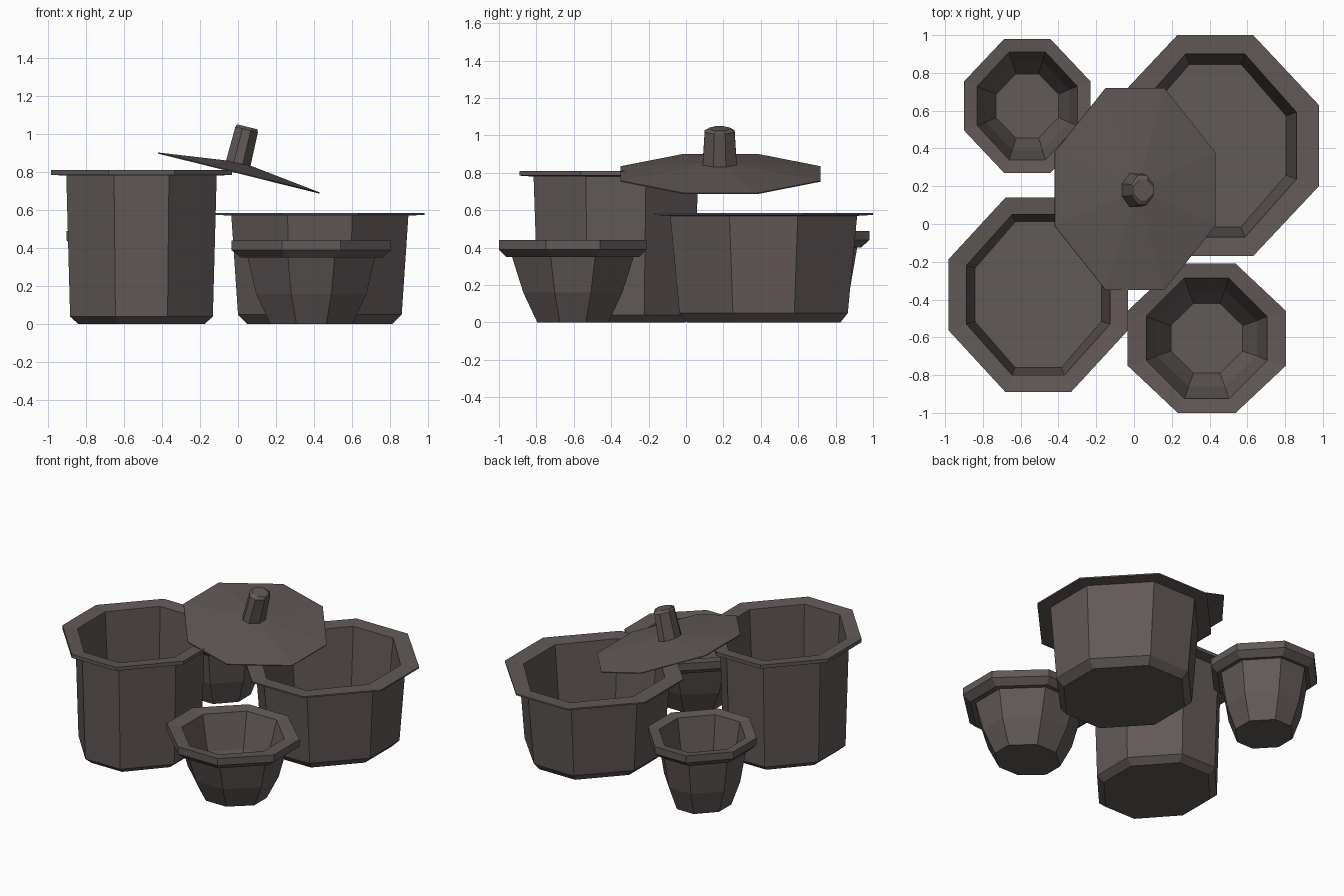
import bpy, bmesh
from math import radians

K = 0.365  # corner ratio of the slightly long-cornered octagon

mat = bpy.data.materials.new("dark_clay")
mat.diffuse_color = (0.12, 0.10, 0.095, 1)


def lathe8(name, rings, loc, tilt=0.0):
    """Eight-sided solid from (half_x, half_y, z) rings, capped at both ends."""
    bm = bmesh.new()
    loops = []
    for a, b, z in rings:
        pts = [(a, -K*b), (a, K*b), (K*a, b), (-K*a, b),
               (-a, K*b), (-a, -K*b), (-K*a, -b), (K*a, -b)]
        loops.append([bm.verts.new((x, y, z)) for x, y in pts])
    for lo, hi in zip(loops, loops[1:]):
        for i in range(8):
            j = (i + 1) % 8
            bm.faces.new((lo[i], lo[j], hi[j], hi[i]))
    bm.faces.new(loops[0][::-1])
    bm.faces.new(loops[-1])
    bmesh.ops.recalc_face_normals(bm, faces=bm.faces)
    me = bpy.data.meshes.new(name)
    bm.to_mesh(me)
    bm.free()
    me.materials.append(mat)
    ob = bpy.data.objects.new(name, me)
    ob.location = loc
    ob.rotation_euler = (0, radians(tilt), 0)
    bpy.context.collection.objects.link(ob)
    return ob


# Tall pot: outside from the base up, over the rim, then down inside
lathe8("tall_pot", [
    (0.33, 0.37, 0), (0.375, 0.415, 0.04), (0.395, 0.44, 0.78),
    (0.475, 0.515, 0.785), (0.475, 0.515, 0.81),
    (0.38, 0.425, 0.80), (0.335, 0.385, 0.05)], (-0.507, -0.375, 0))

# Wide pot with a thin flat rim
lathe8("wide_pot", [
    (0.38, 0.41, 0), (0.43, 0.45, 0.05), (0.465, 0.50, 0.57),
    (0.55, 0.585, 0.575), (0.55, 0.585, 0.585),
    (0.43, 0.485, 0.58), (0.375, 0.43, 0.05)], (0.43, 0.415, 0))

# Bowls with a thick collar
lathe8("front_bowl", [
    (0.215, 0.19, 0), (0.29, 0.265, 0.16), (0.335, 0.325, 0.35),
    (0.37, 0.355, 0.35), (0.42, 0.395, 0.39), (0.42, 0.395, 0.44),
    (0.32, 0.32, 0.43), (0.265, 0.255, 0.19), (0.19, 0.185, 0.04)],
    (0.385, -0.605, 0))
lathe8("back_bowl", [
    (0.18, 0.19, 0), (0.235, 0.25, 0.17), (0.27, 0.29, 0.40),
    (0.295, 0.31, 0.40), (0.335, 0.355, 0.44), (0.335, 0.355, 0.49),
    (0.265, 0.285, 0.48), (0.22, 0.235, 0.21), (0.165, 0.17, 0.04)],
    (-0.565, 0.625, 0))

# Tilted lid: thin cone shell and its knob
TILT = 13.9
lathe8("lid", [
    (0.06, 0.08, 0.035), (0.4375, 0.535, -0.004),
    (0.4375, 0.535, 0.002), (0.06, 0.08, 0.05)],
    (0.005, 0.185, 0.795), TILT)
lathe8("lid_knob", [
    (0.066, 0.092, 0.035), (0.061, 0.080, 0.23), (0.055, 0.055, 0.245)],
    (-0.01, 0.18, 0.799), TILT)
